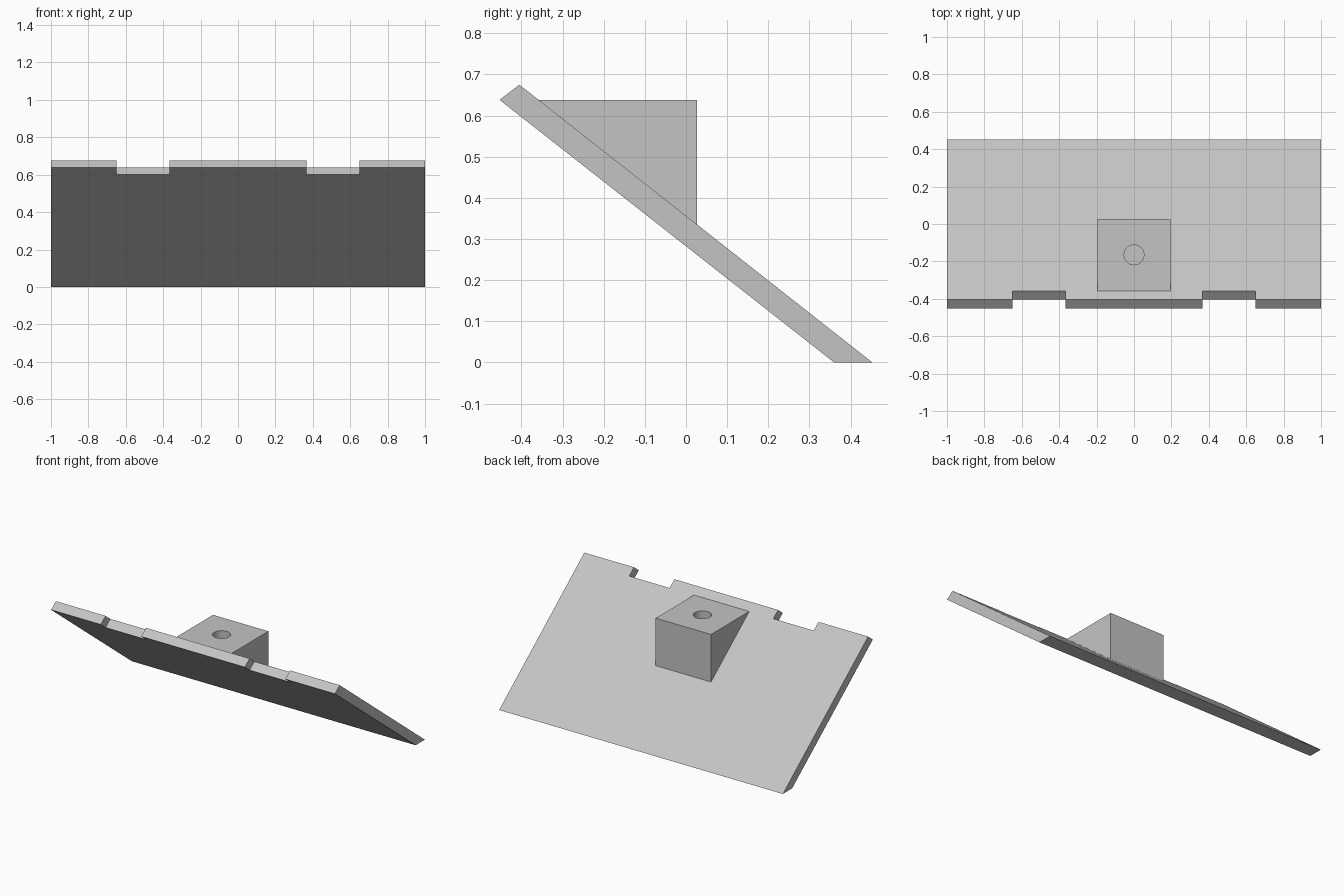
import bpy
import bmesh
import math

if "Cube" in bpy.data.objects:
    bpy.data.objects.remove(bpy.data.objects["Cube"], do_unlink=True)

GREY = (0.55, 0.55, 0.55, 1.0)
grey = bpy.data.materials.new("plain grey")
grey.use_nodes = True
grey.diffuse_color = GREY
grey.node_tree.nodes["Principled BSDF"].inputs["Base Color"].default_value = GREY


def prism(name, profile, x0, x1):
    """Extrude a (y, z) side profile from x0 to x1."""
    bm = bmesh.new()
    face = bm.faces.new([bm.verts.new((x0, y, z)) for y, z in profile])
    side = bmesh.ops.extrude_face_region(bm, geom=[face])["geom"]
    moved = [v for v in side if isinstance(v, bmesh.types.BMVert)]
    bmesh.ops.translate(bm, verts=moved, vec=(x1 - x0, 0, 0))
    bmesh.ops.recalc_face_normals(bm, faces=bm.faces)
    mesh = bpy.data.meshes.new(name)
    bm.to_mesh(mesh)
    bm.free()
    mesh.materials.append(grey)
    obj = bpy.data.objects.new(name, mesh)
    bpy.context.collection.objects.link(obj)
    return obj


def cut(target, cutter):
    """Subtract the cutter from the target, then discard it."""
    cutter.hide_render = True
    mod = target.modifiers.new("cut", "BOOLEAN")
    mod.operation = "DIFFERENCE"
    mod.solver = "EXACT"
    mod.object = cutter
    bpy.ops.object.select_all(action="DESELECT")
    bpy.context.view_layer.objects.active = target
    target.select_set(True)
    bpy.ops.object.modifier_apply(modifier=mod.name)
    bpy.data.objects.remove(cutter, do_unlink=True)


# Sloping plate with a flat foot and a square upper end
plate = prism("sloping_plate",
              [(0.36, 0), (0.453, 0), (-0.405, 0.675), (-0.453, 0.638)], -1, 1)

# Two notches in the upper edge
notch = [(-0.429, 0.5815), (-0.333, 0.6565), (-0.40, 0.71), (-0.50, 0.65)]
for side in (-1, 1):
    cut(plate, prism("notch_cutter", notch, side * 0.365, side * 0.65))

# Wedge block with a level top, sunk slightly into the plate
block = prism("wedge_block",
              [(-0.358, 0.638), (0.027, 0.638), (0.027, 0.31), (-0.34, 0.60)],
              -0.195, 0.195)

# Round blind hole in the block's top
top, depth = 0.638, 0.1
bpy.ops.mesh.primitive_cylinder_add(vertices=48, radius=0.053, depth=2 * depth,
                                    location=(0, -0.165, top))
drill = bpy.context.object
drill.data.materials.append(grey)
cut(block, drill)
bpy.ops.object.shade_smooth_by_angle(angle=math.radians(20))
